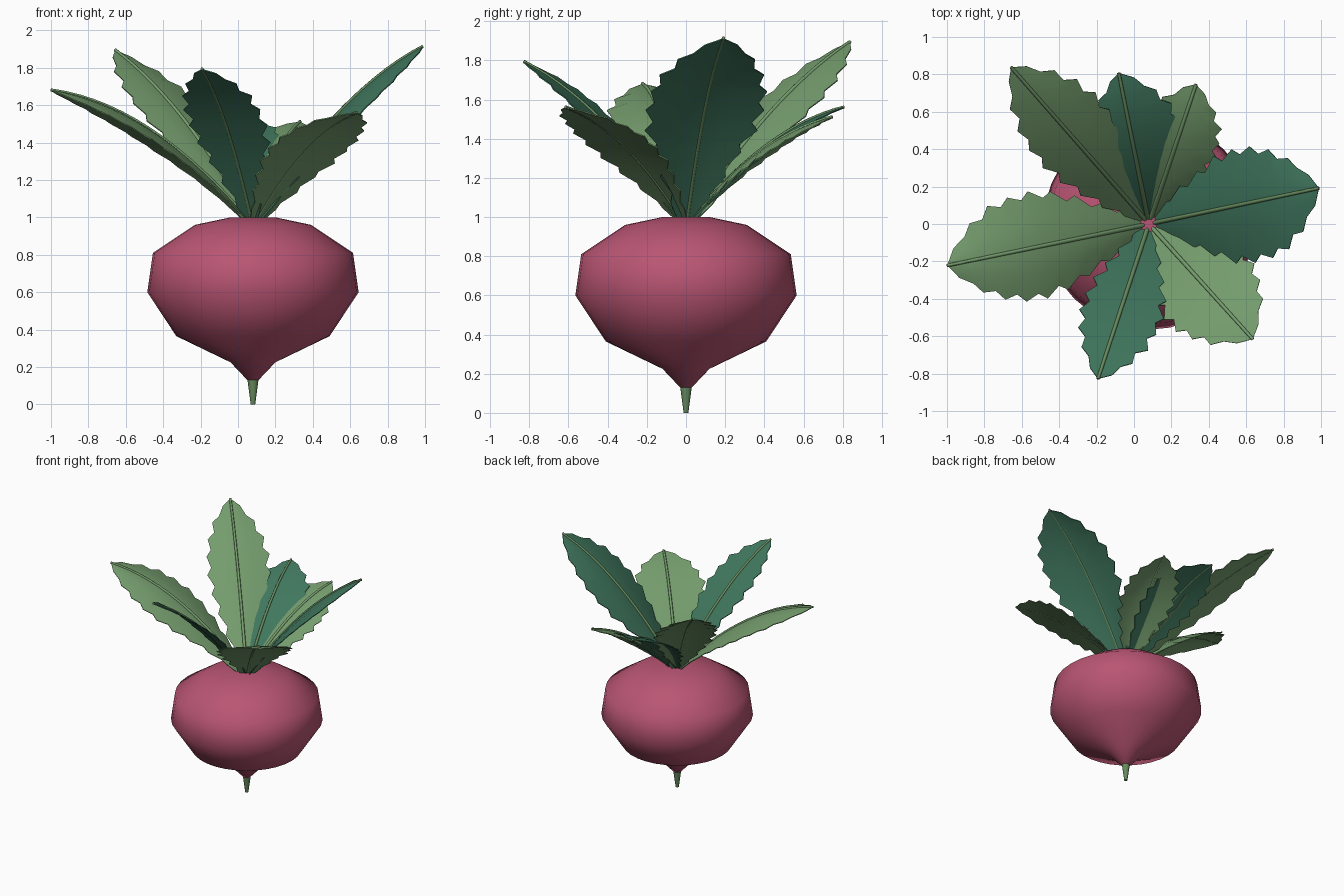
import bpy, bmesh, math, random
from mathutils import Vector

if "Cube" in bpy.data.objects:
    bpy.data.objects.remove(bpy.data.objects["Cube"])

random.seed(4)
CENTRE = Vector((0.08, 0.0, 0.0))


def material(name, srgb):
    m = bpy.data.materials.new(name)
    m.diffuse_color = [(c / 255) ** 2.2 for c in srgb] + [1]
    m.use_nodes = True
    m.node_tree.nodes["Principled BSDF"].inputs["Base Color"].default_value = m.diffuse_color
    return m


PINK = material("radish pink", (184, 86, 115))
LIGHT = material("light green", (116, 155, 109))
TEAL = material("dark teal green", (66, 118, 94))
STEM = material("stem green", (103, 138, 94))


def finish(name, bm, mat, angle):
    bmesh.ops.recalc_face_normals(bm, faces=bm.faces)
    mesh = bpy.data.meshes.new(name)
    bm.to_mesh(mesh)
    bm.free()
    mesh.shade_smooth()
    mesh.set_sharp_from_angle(angle=math.radians(angle))
    mesh.materials.append(mat)
    obj = bpy.data.objects.new(name, mesh)
    bpy.context.collection.objects.link(obj)
    return obj


def loft(bm, rings):
    """Join rings of points with quads and cap both ends."""
    vs = [[bm.verts.new(p) for p in ring] for ring in rings]
    n = len(vs[0])
    for a, b in zip(vs, vs[1:]):
        for i in range(n):
            bm.faces.new((a[i], a[(i + 1) % n], b[(i + 1) % n], b[i]))
    bm.faces.new(vs[0])
    bm.faces.new(vs[-1])


def lathe(name, profile, sides, mat, angle):
    bm = bmesh.new()
    turn = [2 * math.pi * i / sides for i in range(sides)]
    loft(bm, [[CENTRE + Vector((r * math.cos(a), r * math.sin(a), z)) for a in turn]
              for r, z in profile])
    return finish(name, bm, mat, angle)


# Bulb and root
lathe("bulb", [(0.03, 0.13), (0.12, 0.225), (0.41, 0.365), (0.565, 0.60),
               (0.535, 0.81), (0.31, 0.96), (0.12, 1.0)], 32, PINK, 75)
lathe("root_tip", [(0.012, 0.0), (0.03, 0.135)], 12, STEM, 40)

# Relative half width along a leaf
OUTLINE = [(0, .16), (.1, .36), (.23, .62), (.4, .92), (.55, 1),
           (.7, .93), (.82, .70), (.93, .40), (1, .05)]


def outline(u):
    for (a, wa), (b, wb) in zip(OUTLINE, OUTLINE[1:]):
        if u <= b:
            return wa + (wb - wa) * (u - a) / (b - a)
    return OUTLINE[-1][1]


def leaf(name, tip, left, right, bend, droop_left, droop_right, mat):
    """Arched leaf with toothed, drooping edges, and its midrib."""
    up = Vector((0, 0, 1))
    out = Vector((tip[0] - CENTRE.x, tip[1] - CENTRE.y, 0)).normalized()
    start = CENTRE + out * 0.025 + up * 0.985
    end = Vector(tip)
    length, rise = (end - start).dot(out), tip[2] - start.z
    side = Vector((-out.y, out.x, 0))

    def spine(u):
        pos = start + out * (length * u) + up * (rise * ((1 + bend) * u - bend * u * u))
        slope = out * length + up * (rise * (1 + bend - 2 * bend * u))
        return pos, side.cross(slope).normalized() * -1

    # Blade: each tooth widens gently, then steps in towards the tip
    teeth = 9
    stations = sorted([i / teeth for i in range(teeth + 1)] +
                      [(i + 0.62) / teeth for i in range(teeth)])
    bm = bmesh.new()
    rows = []
    for k, u in enumerate(stations):
        pos, nor = spine(u)
        w = outline(u)
        row = []
        for v in (-1, -0.5, 0, 0.5, 1):
            half, droop = (left, droop_left) if v > 0 else (right, droop_right)
            across = half * w * v
            if abs(v) == 1 and 0 < k < len(stations) - 1:
                tooth = (0.024 if k % 2 else -0.016) * random.uniform(0.7, 1.2)
                across += v * tooth * min(1, w * 1.5)
            if nor.z < 0:
                nor = -nor
            row.append(bm.verts.new(pos + side * across - nor * (droop * w * v * v)))
        rows.append(row)
    for a, b in zip(rows, rows[1:]):
        for i in range(4):
            bm.faces.new((a[i], a[i + 1], b[i + 1], b[i]))
    bmesh.ops.recalc_face_normals(bm, faces=bm.faces)
    bmesh.ops.solidify(bm, geom=bm.faces[:], thickness=0.006)
    finish(name + "_blade", bm, mat, 50)

    # Midrib: thin tapered rod running just past the tip
    bm = bmesh.new()
    rings = []
    for i in range(15):
        u = i / 14 * 1.01
        pos, nor = spine(u)
        r = 0.012 - 0.003 * u
        rings.append([pos + (side * math.cos(a) + nor * math.sin(a)) * r
                      for a in (math.tau * j / 6 for j in range(6))])
    loft(bm, rings)
    finish(name + "_midrib", bm, STEM if mat == TEAL else LIGHT, 70)


# name, tip, left and right half widths, arch, left and right droop, colour
leaf("left_leaf", (-0.99, -0.22, 1.68), 0.26, 0.28, 0.78, 0.07, 0.05, LIGHT)
leaf("back_left_leaf", (-0.65, 0.83, 1.89), 0.21, 0.23, 0.40, 0.03, 0.03, LIGHT)
leaf("back_leaf", (-0.08, 0.80, 1.56), 0.19, 0.26, 0.65, 0.02, 0.0, TEAL)
leaf("back_right_leaf", (0.33, 0.74, 1.51), 0.21, 0.21, 0.65, 0.0, 0.06, LIGHT)
leaf("right_leaf", (0.98, 0.19, 1.91), 0.28, 0.30, 0.50, 0.04, 0.04, TEAL)
leaf("front_right_leaf", (0.63, -0.61, 1.56), 0.26, 0.26, 0.65, 0.02, 0.0, LIGHT)
leaf("front_leaf", (-0.19, -0.82, 1.79), 0.21, 0.19, 0.48, 0.0, 0.0, TEAL)
